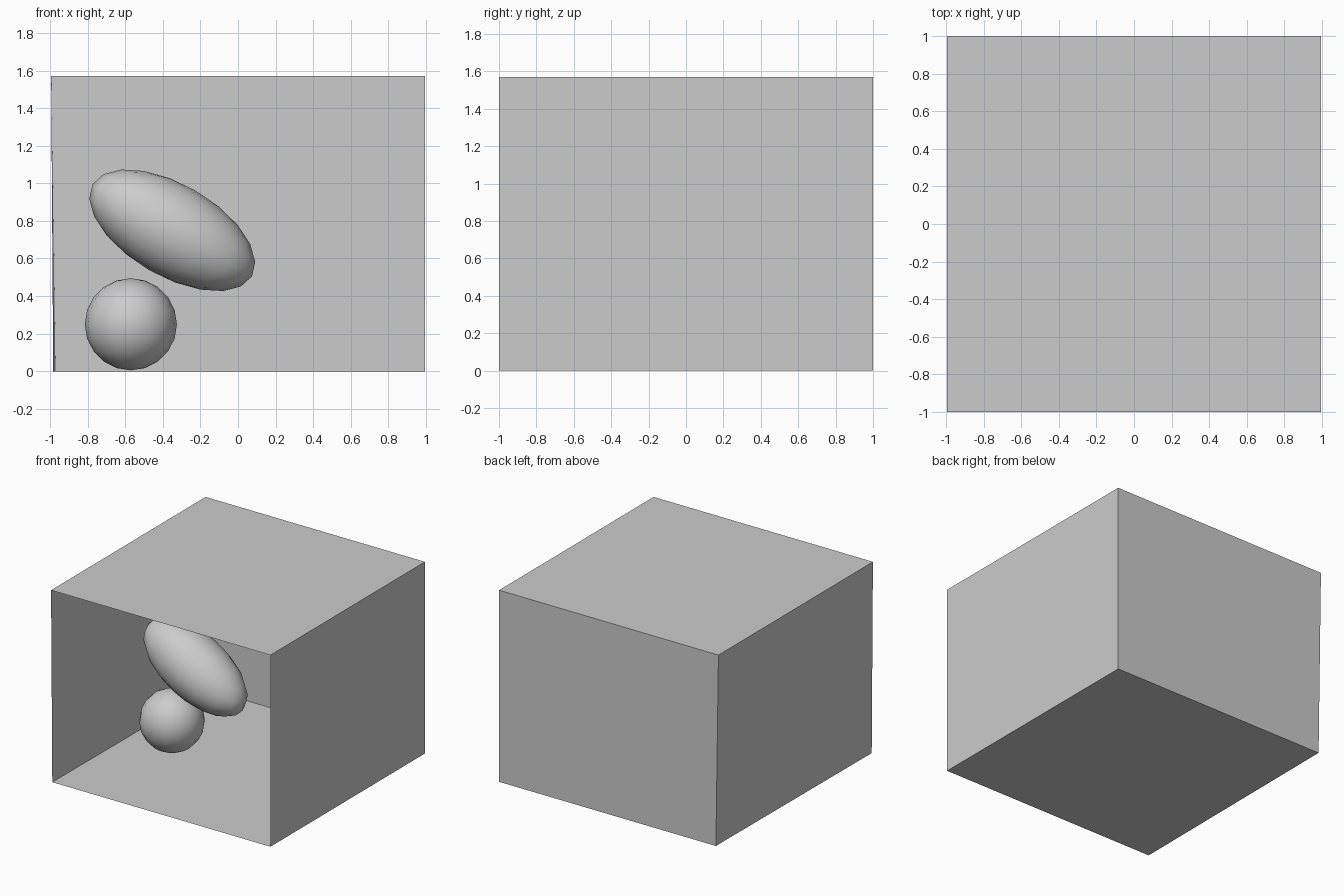
import bpy
import math

cube = bpy.data.objects.get("Cube")
if cube:
    bpy.data.objects.remove(cube, do_unlink=True)

# One plain grey for everything
grey = bpy.data.materials.new("light_grey")
grey.use_nodes = True
colour = (0.6, 0.6, 0.6, 1)
grey.diffuse_color = colour
grey.node_tree.nodes["Principled BSDF"].inputs["Base Color"].default_value = colour

HALF_W, HALF_D, HEIGHT = 0.994, 1.0, 1.57

# Room corners: the left-hand wall leans slightly inward toward the floor
floor_fl, floor_bl = (-0.983, -HALF_D, 0), (-0.971, HALF_D, 0)
floor_fr, floor_br = (HALF_W, -HALF_D, 0), (HALF_W, HALF_D, 0)
top_fl, top_bl = (-HALF_W, -HALF_D, HEIGHT), (-HALF_W, HALF_D, HEIGHT)
top_fr, top_br = (HALF_W, -HALF_D, HEIGHT), (HALF_W, HALF_D, HEIGHT)


def panel(name, *corners):
    """Single-sheet wall whose normal faces into the room."""
    mesh = bpy.data.meshes.new(name)
    mesh.from_pydata(corners, [], [(0, 1, 2, 3)])
    mesh.materials.append(grey)
    bpy.context.collection.objects.link(bpy.data.objects.new(name, mesh))


def ball(name, location, radii, tilt=0):
    """Low-poly smooth ball, optionally stretched and tilted about y."""
    bpy.ops.mesh.primitive_uv_sphere_add(
        segments=16, ring_count=10, radius=1, location=location,
        rotation=(0, math.radians(tilt), 0))
    obj = bpy.context.object
    obj.name = name
    obj.scale = radii
    obj.data.materials.append(grey)
    bpy.ops.object.shade_smooth()


# Room shell, open at the front
panel("floor", floor_fl, floor_fr, floor_br, floor_bl)
panel("ceiling", top_fl, top_bl, top_br, top_fr)
panel("back_wall", floor_bl, floor_br, top_br, top_bl)
panel("minus_x_wall", floor_fl, floor_bl, top_bl, top_fl)
panel("plus_x_wall", floor_br, floor_fr, top_fr, top_br)

# Objects inside the room
R = 0.245
ball("small_ball", (-0.57, -0.04, 0.25), (R, R, R))
ball("tilted_ellipsoid", (-0.35, -0.05, 0.75), (2 * R, R, R), tilt=30)
